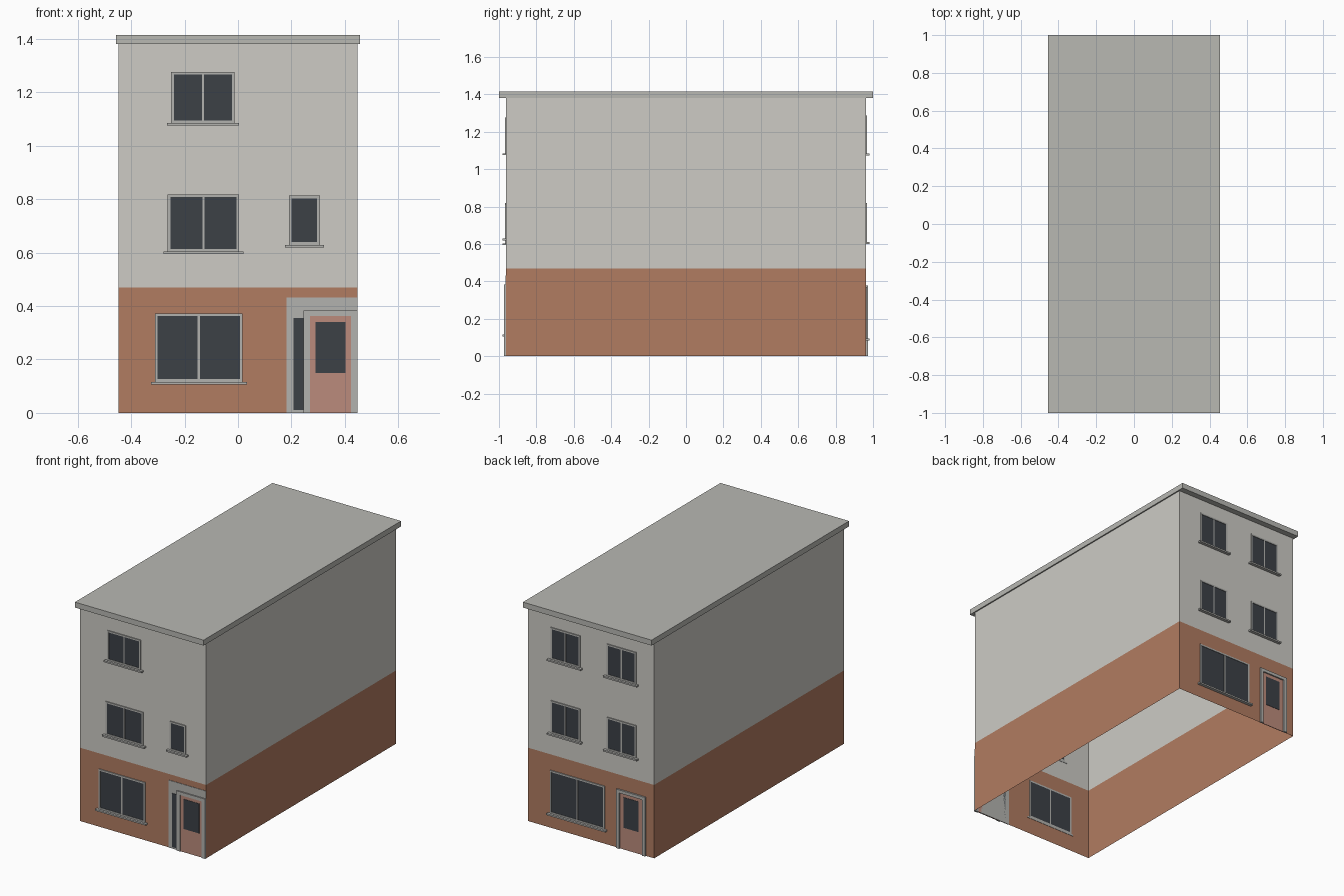
import bpy, bmesh

if "Cube" in bpy.data.objects:
    bpy.data.objects.remove(bpy.data.objects["Cube"])

W, D = 0.448, 0.962          # wall half width, half depth
BRICK_TOP, WALL_TOP = 0.47, 1.38


def material(name, rgb):
    m = bpy.data.materials.new(name)
    m.diffuse_color = (*rgb, 1)
    m.use_nodes = True
    m.node_tree.nodes["Principled BSDF"].inputs["Base Color"].default_value = m.diffuse_color
    return m


RENDER = material("render_finish", (0.61, 0.60, 0.56))
BRICK = material("brick", (0.44, 0.20, 0.12))
GLASS = material("dark_glass", (0.045, 0.052, 0.062))
TRIM = material("trim", (0.45, 0.45, 0.43))
ROOF = material("roofing", (0.48, 0.48, 0.45))
DOOR = material("door_paint", (0.50, 0.26, 0.20))


def finish(name, bm, mat):
    mesh = bpy.data.meshes.new(name)
    bm.to_mesh(mesh)
    bm.free()
    mesh.materials.append(mat)
    ob = bpy.data.objects.new(name, mesh)
    bpy.context.collection.objects.link(ob)
    return ob


def add_box(bm, x0, x1, y0, y1, z0, z1):
    vs = bmesh.ops.create_cube(bm, size=1)["verts"]
    for v in vs:
        v.co = ((x0 + x1) / 2 + v.co.x * (x1 - x0),
                (y0 + y1) / 2 + v.co.y * abs(y1 - y0),
                (z0 + z1) / 2 + v.co.z * (z1 - z0))


def boxes(name, mat, side, rects, out):
    """Slabs (x0, x1, z0, z1) standing out from the front (-1) or back (+1) wall."""
    bm = bmesh.new()
    for x0, x1, z0, z1 in rects:
        add_box(bm, x0, x1, side * (D - 0.002), side * (D + out), z0, z1)
    return finish(name, bm, mat)


def wall_band(name, z0, z1, mat):
    """Open ring of four wall faces."""
    bm = bmesh.new()
    ring = [(-W, -D), (W, -D), (W, D), (-W, D)]
    lo = [bm.verts.new((x, y, z0)) for x, y in ring]
    hi = [bm.verts.new((x, y, z1)) for x, y in ring]
    for i in range(4):
        j = (i + 1) % 4
        bm.faces.new((lo[i], lo[j], hi[j], hi[i]))
    finish(name, bm, mat)


def window(name, side, x0, x1, z0, z1, panes=2, t=0.01):
    xm = (x0 + x1) / 2
    bars = [(x0, x0 + t, z0, z1), (x1 - t, x1, z0, z1),
            (x0 + t, x1 - t, z0, z0 + t), (x0 + t, x1 - t, z1 - t, z1)]
    if panes == 2:
        bars.append((xm - 0.004, xm + 0.004, z0 + t, z1 - t))
    boxes(name + "_frame", TRIM, side, bars, 0.006)
    boxes(name + "_glass", GLASS, side, [(x0 + t, x1 - t, z0 + t, z1 - t)], 0.003)
    boxes(name + "_sill", TRIM, side, [(x0 - 0.015, x1 + 0.016, z0 - 0.01, z0)], 0.02)


def door(name, side, x0, x1, top, jamb, head, glass, base=0.0):
    boxes(name + "_frame", TRIM, side,
          [(x0, x0 + jamb, 0, top), (x1 - jamb, x1, 0, top),
           (x0 + jamb, x1 - jamb, top - head, top)], 0.011)
    boxes(name + "_panel", DOOR, side, [(x0 + jamb, x1 - jamb, 0, top - head)], base + 0.002)
    boxes(name + "_glass", GLASS, side, [glass], base + 0.004)


# Walls and roof slab
wall_band("brick_base_walls", 0, BRICK_TOP, BRICK)
wall_band("upper_walls", BRICK_TOP, WALL_TOP, RENDER)
bm = bmesh.new()
add_box(bm, -0.456, 0.456, -1, 1, WALL_TOP, 1.415)
finish("roof_slab", bm, ROOF)

# Front windows
window("front_top_window", -1, -0.25, -0.013, 1.085, 1.276)
window("front_middle_window", -1, -0.263, 0.004, 0.604, 0.818)
window("front_small_window", -1, 0.191, 0.306, 0.629, 0.813, panes=1)
window("front_ground_window", -1, -0.311, 0.017, 0.116, 0.372)

# Front entrance: backing surround, side light, door
boxes("entrance_surround", TRIM, -1, [(0.182, 0.447, 0, 0.432)], 0.003)
boxes("entrance_side_light", GLASS, -1, [(0.208, 0.246, 0.01, 0.355)], 0.005)
door("front_door", -1, 0.246, 0.447, 0.383, 0.024, 0.021,
     (0.291, 0.403, 0.15, 0.341), base=0.004)

# Back windows, two per upper floor
for floor, z0, z1 in (("middle", 0.61, 0.818), ("top", 1.083, 1.287)):
    for tag, x0, x1 in (("right", 0.075, 0.284), ("left", -0.323, -0.114)):
        window(f"back_{floor}_{tag}_window", 1, x0, x1, z0, z1)
window("back_ground_window", 1, -0.099, 0.288, 0.094, 0.37)

# Back door
door("back_door", 1, -0.39, -0.185, 0.378, 0.022, 0.02, (-0.338, -0.232, 0.14, 0.335))
